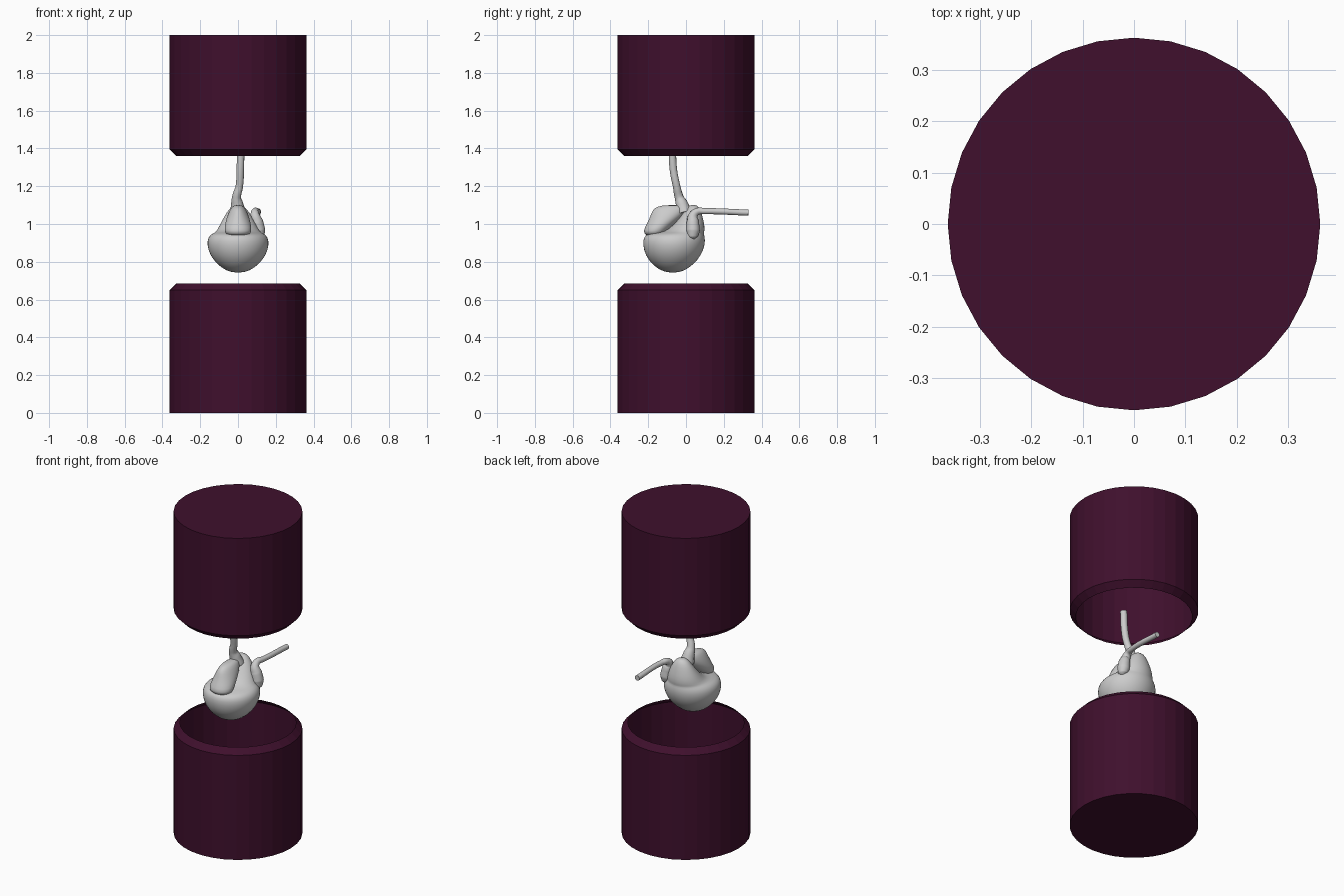
import bpy, bmesh, math

if "Cube" in bpy.data.objects:
    bpy.data.objects.remove(bpy.data.objects["Cube"])


def material(name, rgb):
    m = bpy.data.materials.new(name)
    m.diffuse_color = (*rgb, 1)
    m.use_nodes = True
    m.node_tree.nodes["Principled BSDF"].inputs["Base Color"].default_value = m.diffuse_color
    return m


PLUM = material("dark plum", (0.05, 0.005, 0.026))
GREY = material("light grey", (0.6, 0.6, 0.6))


def loft(name, rings, sides, mat, cap_first=True, cap_last=True, subsurf=0):
    """Horizontal elliptical rings (z, y centre, x radius, y radius) joined in order."""
    bm = bmesh.new()
    loops = []
    for z, yc, rx, ry in rings:
        loops.append([bm.verts.new((rx * math.cos(2 * math.pi * i / sides),
                                    yc + ry * math.sin(2 * math.pi * i / sides), z))
                      for i in range(sides)])
    for a, b in zip(loops, loops[1:]):
        for i in range(sides):
            j = (i + 1) % sides
            bm.faces.new((a[i], a[j], b[j], b[i]))
    if cap_first:
        bm.faces.new(loops[0][::-1])
    if cap_last:
        bm.faces.new(loops[-1])
    bmesh.ops.recalc_face_normals(bm, faces=bm.faces)
    if not (cap_first and cap_last):
        # open cups: make the closed end face away from the opening
        cap = max(bm.faces, key=lambda f: len(f.verts))
        want = -1 if cap_first else 1
        if cap.normal.z * want < 0:
            bmesh.ops.reverse_faces(bm, faces=bm.faces)
    me = bpy.data.meshes.new(name)
    bm.to_mesh(me)
    bm.free()
    me.materials.append(mat)
    ob = bpy.data.objects.new(name, me)
    bpy.context.collection.objects.link(ob)
    if subsurf:
        ob.modifiers.new("smooth", 'SUBSURF').levels = subsurf
        for p in me.polygons:
            p.use_smooth = True
    return ob


def tube(name, points, mat):
    """Smooth round tube through (x, y, z, radius) points."""
    cu = bpy.data.curves.new(name, 'CURVE')
    cu.dimensions = '3D'
    cu.bevel_depth = 1.0
    cu.bevel_resolution = 4
    cu.resolution_u = 8
    cu.use_fill_caps = True
    sp = cu.splines.new('BEZIER')
    sp.bezier_points.add(len(points) - 1)
    for bp, (x, y, z, r) in zip(sp.bezier_points, points):
        bp.co = (x, y, z)
        bp.radius = r
        bp.handle_left_type = bp.handle_right_type = 'AUTO'
    cu.materials.append(mat)
    ob = bpy.data.objects.new(name, cu)
    bpy.context.collection.objects.link(ob)
    bpy.ops.object.select_all(action='DESELECT')
    ob.select_set(True)
    bpy.context.view_layer.objects.active = ob
    bpy.ops.object.convert(target='MESH')
    bpy.ops.object.shade_smooth_by_angle(angle=math.radians(60))


# Hollow cups with chamfered mouths facing each other
R, MOUTH = 0.363, 0.328
loft("lower_cup", [(0, 0, R, R), (0.65, 0, R, R), (0.685, 0, MOUTH, MOUTH)],
     32, PLUM, cap_last=False)
loft("upper_cup", [(1.36, 0, MOUTH, MOUTH), (1.395, 0, R, R), (2.0, 0, R, R)],
     32, PLUM, cap_first=False)

# Heart: round belly with a front shoulder, leaning back to a narrow top
loft("heart_body", [
    (0.743, -0.07, 0.02, 0.02), (0.752, -0.07, 0.062, 0.062),
    (0.785, -0.07, 0.11, 0.11), (0.835, -0.067, 0.15, 0.15),
    (0.89, -0.064, 0.166, 0.166), (0.93, -0.062, 0.16, 0.164),
    (0.95, -0.055, 0.138, 0.15), (0.957, -0.01, 0.115, 0.108),
    (0.99, 0.015, 0.1, 0.085), (1.04, 0.03, 0.073, 0.058),
    (1.08, 0.038, 0.048, 0.038), (1.098, 0.038, 0.025, 0.022),
    (1.1, 0.038, 0.008, 0.008)], 24, GREY, subsurf=1)

# Lobe resting on the front shoulder
loft("front_lobe", [
    (0.937, -0.16, 0.02, 0.02), (0.94, -0.165, 0.06, 0.05),
    (0.962, -0.165, 0.074, 0.064), (1.0, -0.135, 0.069, 0.073),
    (1.04, -0.105, 0.059, 0.085), (1.075, -0.09, 0.044, 0.088),
    (1.095, -0.08, 0.03, 0.07), (1.1, -0.07, 0.012, 0.03)],
    20, GREY, subsurf=1)

# Vessel rising into the upper cup
tube("top_vessel", [
    (0.0, -0.01, 1.06, 0.042), (-0.005, -0.022, 1.105, 0.033),
    (-0.008, -0.036, 1.14, 0.024), (0.007, -0.05, 1.2, 0.02),
    (0.012, -0.067, 1.29, 0.02), (0.015, -0.073, 1.42, 0.02)], GREY)

# Side lobe that narrows into a vessel running to the back
tube("side_vessel", [
    (0.108, 0.035, 0.921, 0.012), (0.11, 0.035, 0.935, 0.028),
    (0.108, 0.037, 0.965, 0.036), (0.1, 0.036, 1.01, 0.033),
    (0.09, 0.038, 1.045, 0.025), (0.09, 0.06, 1.066, 0.019),
    (0.1, 0.1, 1.068, 0.016), (0.105, 0.33, 1.06, 0.016)], GREY)
